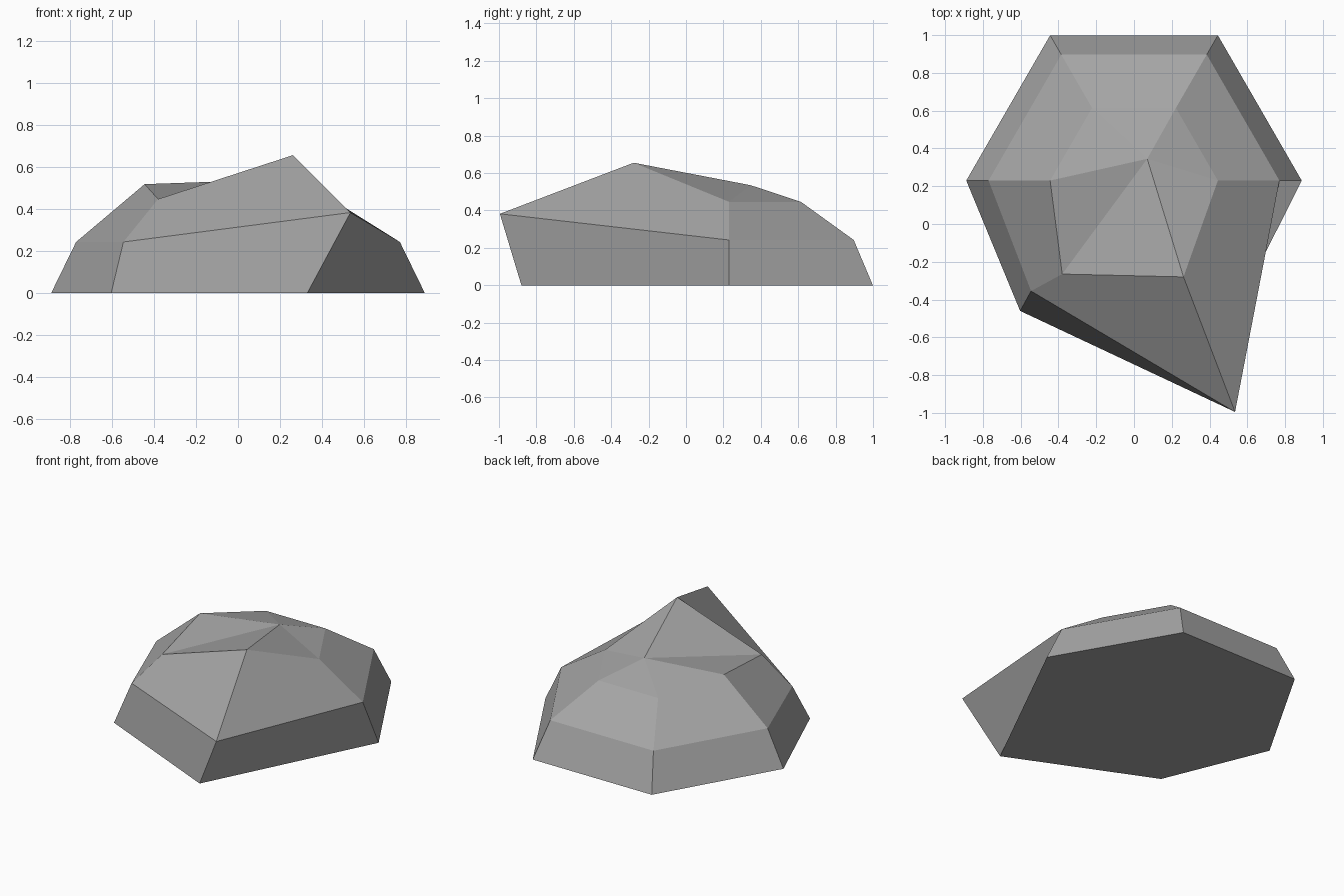
import bpy
import bmesh
from math import cos, sin, radians

# Remove the default cube
cube = bpy.data.objects.get("Cube")
if cube:
    bpy.data.objects.remove(cube, do_unlink=True)

# Stone material
stone = bpy.data.materials.new("stone grey")
stone.use_nodes = True
colour = (0.38, 0.38, 0.38, 1.0)
stone.diffuse_color = colour
stone.node_tree.nodes["Principled BSDF"].inputs["Base Color"].default_value = colour

SIDES = 6
CENTRE_Y = 0.23

# Each tier: radius, height, and the corners pushed out of the regular hexagon
tiers = [
    (0.888, 0.0, {4: (-0.603, -0.46, 0.0), 5: (0.33, -0.88, 0.0)}),
    (0.77, 0.242, {4: (-0.545, -0.355, 0.242), 5: (0.535, -0.995, 0.382)}),
    (0.444, 0.446, {3: (-0.444, 0.23, 0.517), 4: (-0.38, -0.265, 0.446),
                    5: (0.262, -0.28, 0.655)}),
]
peak = (0.07, 0.345, 0.535)


def tier_ring(bm, radius, height, moved):
    ring = []
    for i in range(SIDES):
        a = radians(i * 360 / SIDES)
        regular = (radius * cos(a), CENTRE_Y + radius * sin(a), height)
        ring.append(bm.verts.new(moved.get(i, regular)))
    return ring


# Faceted boulder: flat underside, two bands of quads and a fan on top
bm = bmesh.new()
rings = [tier_ring(bm, *tier) for tier in tiers]
bm.faces.new(rings[0][::-1])
for low, high in zip(rings, rings[1:]):
    for i in range(SIDES):
        j = (i + 1) % SIDES
        bm.faces.new((low[i], low[j], high[j], high[i]))
top = bm.verts.new(peak)
for i in range(SIDES):
    bm.faces.new((rings[-1][i], rings[-1][(i + 1) % SIDES], top))
bmesh.ops.recalc_face_normals(bm, faces=bm.faces[:])

mesh = bpy.data.meshes.new("boulder")
bm.to_mesh(mesh)
bm.free()
mesh.materials.append(stone)
boulder = bpy.data.objects.new("boulder", mesh)
bpy.context.collection.objects.link(boulder)
